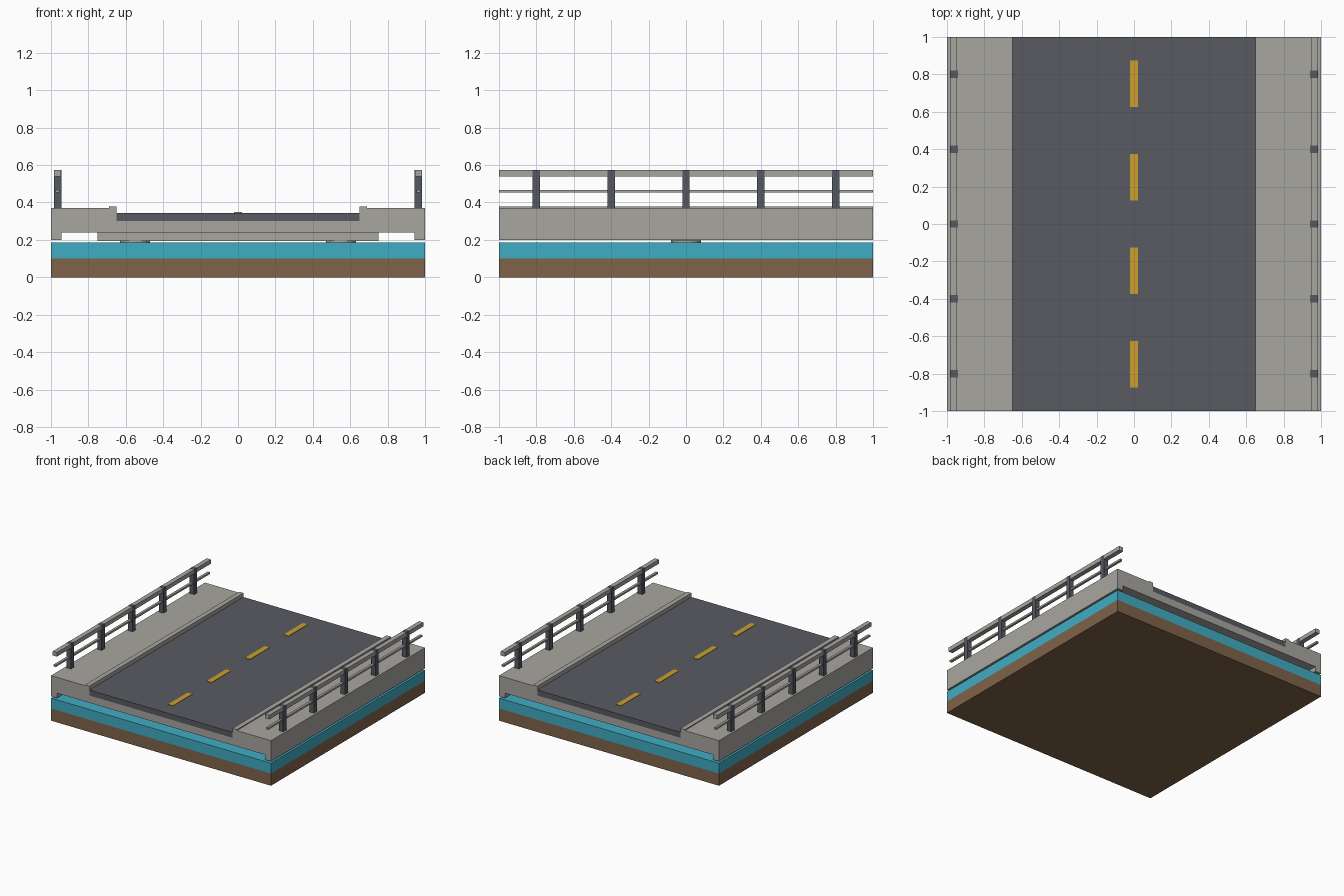
import bpy, bmesh

if "Cube" in bpy.data.objects:
    bpy.data.objects.remove(bpy.data.objects["Cube"])


def material(name, r, g, b):
    lin = lambda c: ((c / 255 + 0.055) / 1.055) ** 2.4 if c > 10 else c / 255 / 12.92
    m = bpy.data.materials.new(name)
    m.diffuse_color = (lin(r), lin(g), lin(b), 1)
    m.use_nodes = True
    m.node_tree.nodes["Principled BSDF"].inputs["Base Color"].default_value = m.diffuse_color
    return m


concrete = material("concrete", 168, 166, 160)
asphalt = material("asphalt", 88, 91, 98)
metal = material("dark_metal", 86, 89, 97)
yellow = material("yellow_paint", 204, 160, 46)
water_blue = material("water_blue", 64, 172, 196)
earth = material("earth_brown", 128, 99, 73)


def add_mesh(name, bm, mat):
    bmesh.ops.recalc_face_normals(bm, faces=bm.faces)
    me = bpy.data.meshes.new(name)
    bm.to_mesh(me)
    bm.free()
    me.materials.append(mat)
    ob = bpy.data.objects.new(name, me)
    bpy.context.collection.objects.link(ob)
    return ob


def box(name, x, y, z, mat):
    """Box from (min, max) pairs."""
    bm = bmesh.new()
    bmesh.ops.create_cube(bm, size=1)
    for v in bm.verts:
        v.co = [(a + b) / 2 + c * (b - a) for c, (a, b) in zip(v.co, (x, y, z))]
    return add_mesh(name, bm, mat)


def extrude_profile(name, pts, mat):
    """XZ profile swept along the full length of the bridge."""
    bm = bmesh.new()
    face = bm.faces.new([bm.verts.new((x, -1, z)) for x, z in pts])
    ext = bmesh.ops.extrude_face_region(bm, geom=[face], use_keep_orig=True)
    verts = [g for g in ext["geom"] if isinstance(g, bmesh.types.BMVert)]
    bmesh.ops.translate(bm, verts=verts, vec=(0, 2, 0))
    return add_mesh(name, bm, mat)


FULL = (-1, 1)

# Riverbed and water
box("riverbed", FULL, FULL, (0, 0.10), earth)
box("water", FULL, FULL, (0.10, 0.185), water_blue)

# Deck with raised walkways, kerbs and drop edge beams
half = [(0.65, 0.30), (0.65, 0.378), (0.69, 0.378), (0.69, 0.37), (1, 0.37),
        (1, 0.20), (0.945, 0.20), (0.945, 0.24)]
extrude_profile("deck", half + [(-x, z) for x, z in reversed(half)], concrete)

# Road surface and dashed centre line
box("road", (-0.65, 0.65), FULL, (0.30, 0.345), asphalt)
for i in range(4):
    y = -0.75 + i * 0.5
    box(f"centre_dash_{i}", (-0.022, 0.022), (y - 0.125, y + 0.125), (0.344, 0.349), yellow)

# Pier cap and round columns under the deck
box("pier_cap", (-0.75, 0.75), (-0.08, 0.08), (0.195, 0.24), concrete)
for side, x in (("left", -0.55), ("right", 0.55)):
    bm = bmesh.new()
    bmesh.ops.create_cone(bm, cap_ends=True, segments=16, radius1=0.08, radius2=0.08, depth=0.13)
    bmesh.ops.translate(bm, verts=bm.verts, vec=(x, 0, 0.13))
    add_mesh(f"{side}_column", bm, concrete)

# Railings on both sides
for side, x in (("left", -0.965), ("right", 0.965)):
    box(f"{side}_top_rail", (x - 0.019, x + 0.019), FULL, (0.54, 0.574), concrete)
    box(f"{side}_lower_rail", (x - 0.01, x + 0.01), FULL, (0.453, 0.468), concrete)
    for i in range(5):
        y = -0.8 + i * 0.4
        box(f"{side}_post_{i}", (x - 0.02, x + 0.02), (y - 0.02, y + 0.02), (0.37, 0.575), metal)
